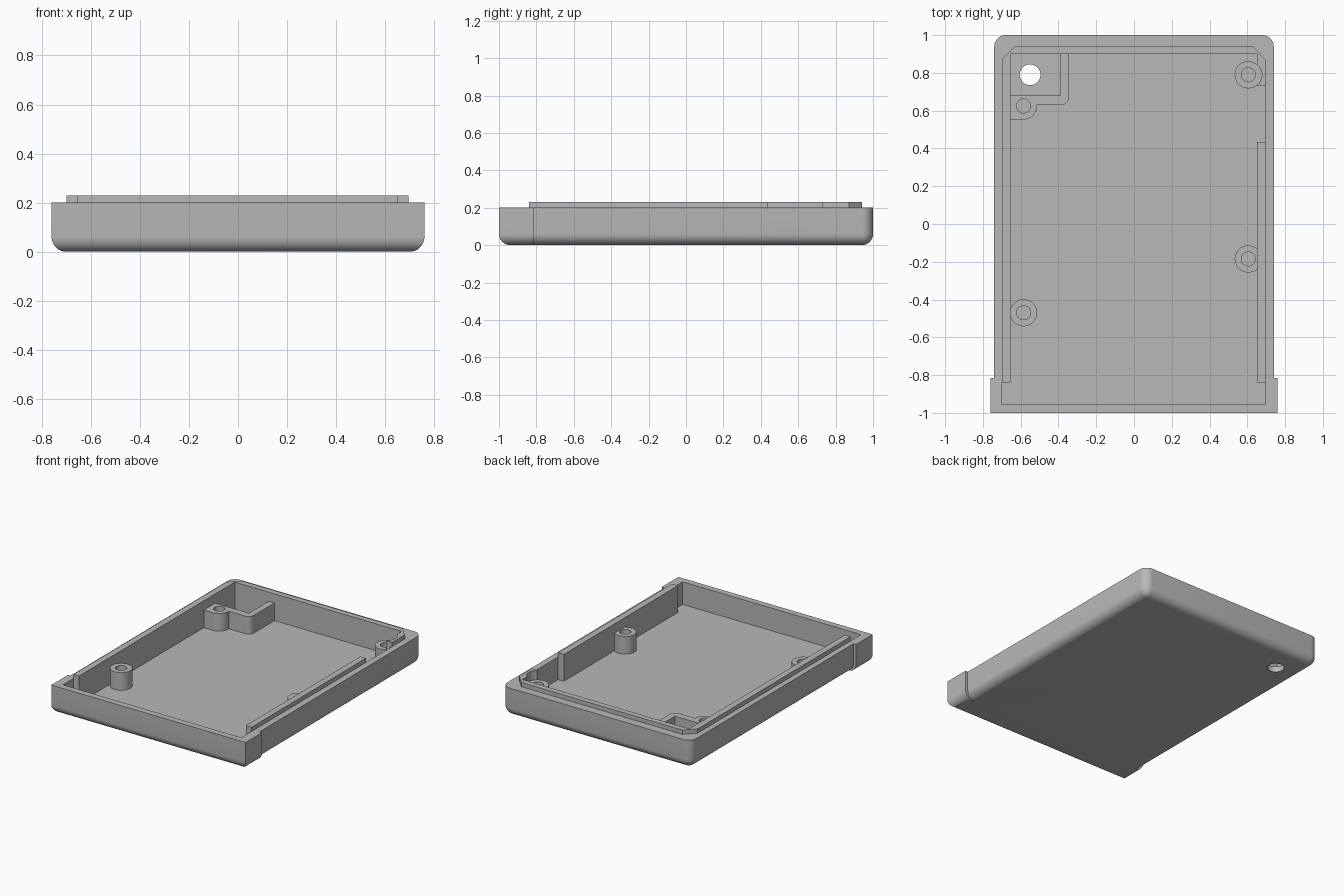
import bpy, bmesh
from math import sin, cos, pi, radians

if "Cube" in bpy.data.objects:
    bpy.data.objects.remove(bpy.data.objects["Cube"], do_unlink=True)

grey = bpy.data.materials.new("plain grey")
grey.use_nodes = True
grey.diffuse_color = (0.48, 0.48, 0.48, 1)
grey.node_tree.nodes["Principled BSDF"].inputs["Base Color"].default_value = grey.diffuse_color

FLOOR, RIM, LIP, BOSS = 0.04, 0.2, 0.23, 0.165
ROUND = 0.06
BOSS_R, SCREW_R = 0.072, 0.037
SUNK = FLOOR - 0.01


def arc(cx, cy, r, start, end, n=8):
    """Points along a circular arc, angles in degrees."""
    steps = [radians(start + (end - start) * i / n) for i in range(n + 1)]
    return [(cx + r * cos(a), cy + r * sin(a)) for a in steps]


def loft(name, rings):
    """Solid skinned through (outline, z) rings, capped at both ends."""
    bm = bmesh.new()
    loops = [[bm.verts.new((x, y, z)) for x, y in pts] for pts, z in rings]
    for a, b in zip(loops, loops[1:]):
        for i in range(len(a)):
            j = (i + 1) % len(a)
            bm.faces.new((a[i], a[j], b[j], b[i]))
    bm.faces.new(loops[0][::-1])
    bm.faces.new(loops[-1])
    bmesh.ops.remove_doubles(bm, verts=bm.verts, dist=1e-5)
    bmesh.ops.recalc_face_normals(bm, faces=bm.faces)
    mesh = bpy.data.meshes.new(name)
    bm.to_mesh(mesh)
    bm.free()
    mesh.materials.append(grey)
    obj = bpy.data.objects.new(name, mesh)
    bpy.context.collection.objects.link(obj)
    return obj


def prism(name, outline, z0, z1):
    return loft(name, [(outline, z0), (outline, z1)])


def box(name, x0, x1, y0, y1, z0, z1):
    return prism(name, [(x0, y0), (x1, y0), (x1, y1), (x0, y1)], z0, z1)


def rod(name, x, y, r, z0, z1):
    return prism(name, arc(x, y, r, 0, 360, 40)[:-1], z0, z1)


def activate(obj):
    bpy.ops.object.select_all(action='DESELECT')
    obj.select_set(True)
    bpy.context.view_layer.objects.active = obj


def cut(obj, cutter):
    cutter.hide_render = True
    mod = obj.modifiers.new("cut", 'BOOLEAN')
    mod.operation = 'DIFFERENCE'
    mod.solver = 'EXACT'
    mod.object = cutter
    activate(obj)
    bpy.ops.object.modifier_apply(modifier=mod.name)
    bpy.data.objects.remove(cutter, do_unlink=True)


def shell_outline(d):
    """Outer outline with wider front end and round back corners, inset by d."""
    half = [(0.76 - d, -1 + d), (0.76 - d, -0.815), (0.74 - d, -0.815)]
    half += arc(0.68, 0.94, ROUND - d, 0, 90)
    return half + [(-x, y) for x, y in reversed(half)]


# Tray shell with a rounded lower edge
rings = []
for i in range(9):
    a = pi / 2 * i / 8
    rings.append((shell_outline(ROUND * (1 - sin(a))), ROUND * (1 - cos(a))))
rings.append((shell_outline(0), RIM))
shell = loft("tray_shell", rings)
cut(shell, box("cavity", -0.70, 0.695, -0.955, 0.90, FLOOR, 0.4))
cut(shell, rod("strap_hole", -0.55, 0.79, 0.055, -0.1, 0.1))
parts = [shell]

# Rails along the side walls, standing proud of the rim
parts.append(box("right_rail", -0.70, -0.655, -0.84, 0.871, SUNK, LIP))
parts.append(box("left_rail", 0.65, 0.695, -0.84, 0.435, SUNK, LIP))
short_rail = box("left_short_rail", 0.65, 0.695, 0.73, 0.871, SUNK, LIP)
cut(short_rail, rod("boss_clearance", 0.605, 0.79, BOSS_R, BOSS, 0.4))
parts.append(short_rail)

# Back lip with chamfered corners, and the rail ends below it
parts.append(prism("back_lip", [
    (-0.70, 0.87), (-0.655, 0.87), (-0.655, 0.90), (0.65, 0.90), (0.65, 0.87),
    (0.695, 0.87), (0.63, 0.94), (-0.63, 0.94)], RIM - 0.005, LIP))
for name, x0, x1 in (("right_rail_end", -0.70, -0.655), ("left_rail_end", 0.65, 0.695)):
    parts.append(box(name, x0, x1, 0.87, 0.90, SUNK, RIM))

# Free-standing screw bosses
for name, x, y in (("back_left_boss", 0.605, 0.79),
                   ("middle_left_boss", 0.605, -0.185),
                   ("front_right_boss", -0.585, -0.47)):
    boss = rod(name, x, y, BOSS_R, SUNK, BOSS)
    cut(boss, rod("screw_hole", x, y, SCREW_R, FLOOR, 0.4))
    parts.append(boss)

# Corner pocket wall with its own screw boss
wall = [(-0.66, 0.553)] + arc(-0.585, 0.625, BOSS_R, -90, 4, 12)
wall += arc(-0.385, 0.67, 0.04, -90, 0)
wall += [(-0.345, 0.905), (-0.39, 0.905), (-0.39, 0.68), (-0.66, 0.68)]
pocket = prism("corner_pocket_wall", wall, SUNK, BOSS)
cut(pocket, rod("screw_hole", -0.585, 0.625, SCREW_R, FLOOR, 0.4))
parts.append(pocket)

for part in parts:
    activate(part)
    bpy.ops.object.shade_smooth_by_angle(angle=radians(30))
